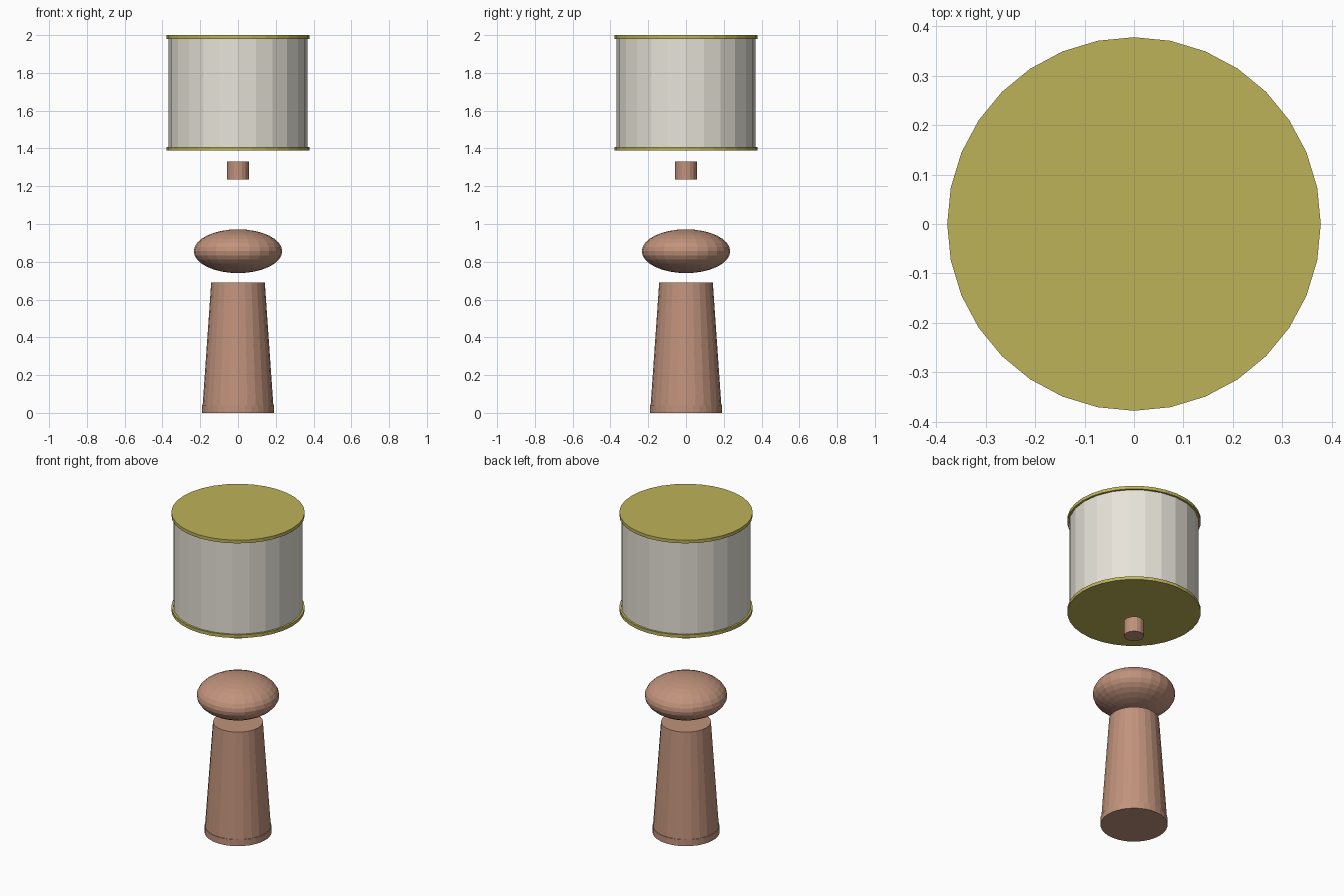
import bpy

if "Cube" in bpy.data.objects:
    bpy.data.objects.remove(bpy.data.objects["Cube"])


def material(name, rgb):
    m = bpy.data.materials.new(name)
    m.diffuse_color = (*rgb, 1.0)
    m.use_nodes = True
    m.node_tree.nodes["Principled BSDF"].inputs["Base Color"].default_value = m.diffuse_color
    return m


wood = material("wood", (0.53, 0.29, 0.20))
brass = material("brass", (0.51, 0.45, 0.10))
fabric = material("fabric", (0.80, 0.77, 0.69))


def finish(name, mat):
    obj = bpy.context.object
    obj.name = obj.data.name = name
    obj.data.materials.append(mat)
    return obj


def turned(name, z0, z1, r0, r1, sides, mat):
    """Capped cylinder or cone standing between two heights."""
    bpy.ops.mesh.primitive_cone_add(
        vertices=sides, radius1=r0, radius2=r1, depth=z1 - z0,
        location=(0, 0, (z0 + z1) / 2))
    return finish(name, mat)


# Wooden foot and tapered column
turned("base_disc", 0.0, 0.04, 0.19, 0.19, 32, wood)
turned("column", 0.0, 0.69, 0.19, 0.142, 24, wood)

# Flattened ball floating above the column
bpy.ops.mesh.primitive_uv_sphere_add(
    segments=24, ring_count=16, radius=1, location=(0, 0, 0.856))
ball = finish("ball", wood)
ball.scale = (0.234, 0.234, 0.116)

# Short socket under the shade
turned("socket", 1.235, 1.33, 0.057, 0.057, 16, wood)

# Drum shade with a thin trim disc at each end
turned("shade", 1.40, 1.99, 0.367, 0.367, 24, fabric)
for name, z in (("lower_trim", 1.388), ("upper_trim", 1.98)):
    turned(name, z, z + 0.02, 0.378, 0.378, 32, brass)
